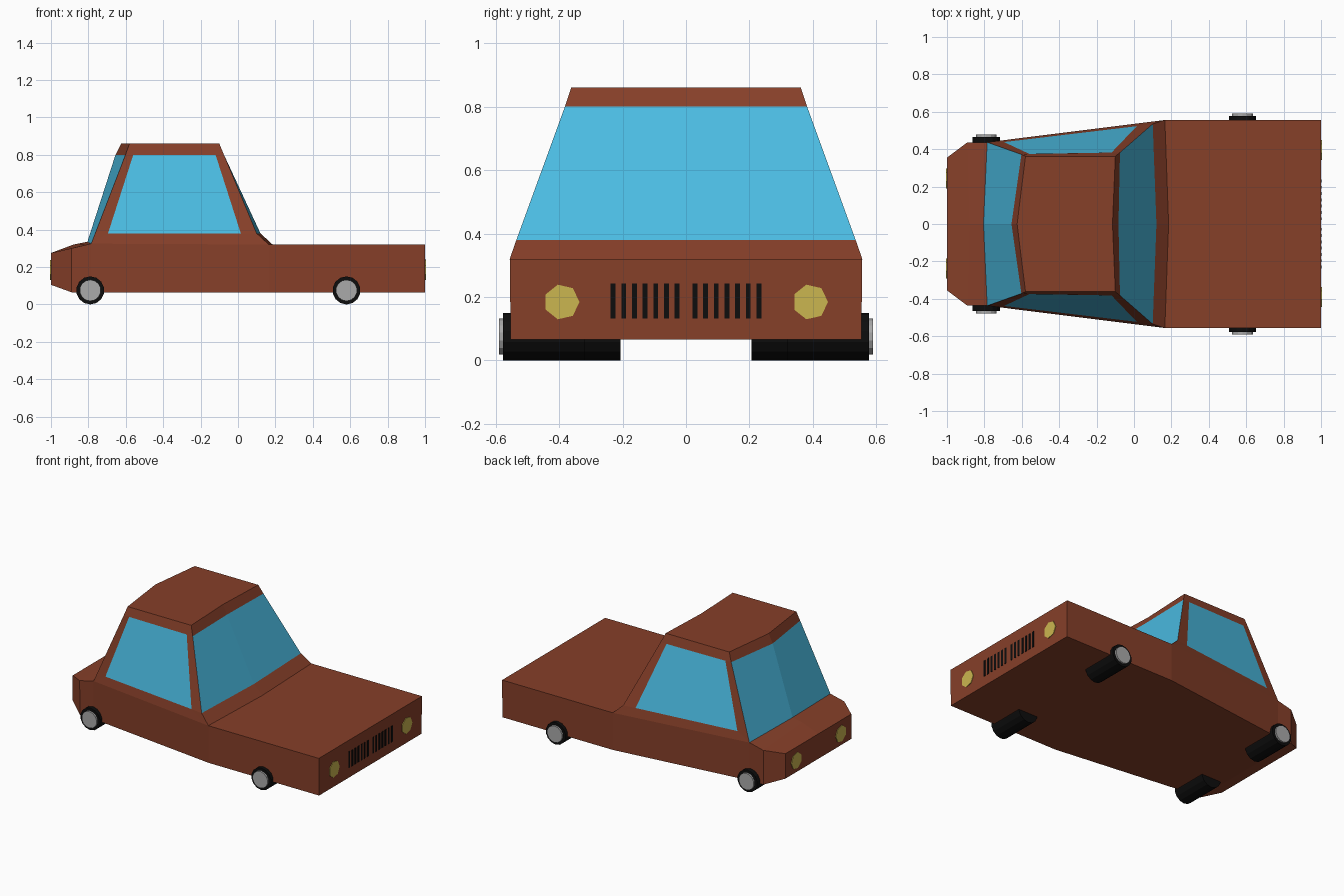
import bpy, bmesh, math
from mathutils import Vector, Matrix

if "Cube" in bpy.data.objects:
    bpy.data.objects.remove(bpy.data.objects["Cube"])


def material(name, rgb):
    m = bpy.data.materials.new(name)
    m.diffuse_color = (*rgb, 1)
    m.use_nodes = True
    m.node_tree.nodes["Principled BSDF"].inputs["Base Color"].default_value = m.diffuse_color
    return m


PAINT = material("paint", (0.24, 0.05, 0.022))
GLASS = material("glass", (0.07, 0.5, 0.76))
RUBBER = material("rubber", (0.004, 0.004, 0.004))
METAL = material("metal", (0.4, 0.4, 0.4))
LAMP = material("lamp", (0.6, 0.47, 0.08))


def finish(name, bm, mat):
    me = bpy.data.meshes.new(name)
    bm.to_mesh(me)
    bm.free()
    me.materials.append(mat)
    ob = bpy.data.objects.new(name, me)
    bpy.context.collection.objects.link(ob)
    return ob


# Key points of the left half (r = rear, f = front, c = centre line, L = lower)
P = {
    # roof edge, top of glass, bottom of glass, belt line
    "f86": (-.10, .362, .86), "cf86": (-.115, 0, .86), "r86": (-.58, .362, .86), "cr86": (-.625, 0, .86),
    "f80": (-.075, .382, .80), "cf80": (-.083, 0, .80), "r80": (-.602, .372, .80), "cr80": (-.655, 0, .80),
    "f38": (.10, .535, .38), "cf38": (.12, 0, .38),
    "fb": (.165, .556, .32), "cfb": (.185, 0, .32), "rb": (-.785, .437, .325), "crb": (-.805, 0, .335),
    # side window corners
    "wa": (-.695, .438, .38), "wb": (.015, .523, .38), "wc": (-.12, .382, .80), "wd": (-.56, .375, .80),
    # nose and tail
    "n": (1, .556, .32), "cn": (1, 0, .32), "nL": (1, .553, .065), "cnL": (1, 0, .065),
    "e": (-.89, .437, .30), "ce": (-.88, 0, .32), "eL": (-.89, .435, .065), "ceL": (-.89, 0, .065),
    "t": (-1, .355, .275), "ct": (-1, 0, .275), "tL": (-1, .355, .105), "ctL": (-1, 0, .105),
    "fbL": (.165, .553, .065), "rbL": (-.785, .435, .065),
}


def shell(name, faces, mat):
    """Mirrored faces from named points, all facing away from the cabin."""
    bm = bmesh.new()
    for s in (1, -1):
        for f in faces:
            bm.faces.new([bm.verts.new((P[k][0], s * P[k][1], P[k][2])) for k in f.split()])
    bmesh.ops.remove_doubles(bm, verts=bm.verts, dist=1e-4)
    for f in bm.faces:
        f.normal_update()
        if f.normal.dot(f.calc_center_median() - Vector((-.3, 0, .25))) < 0:
            f.normal_flip()
    return finish(name, bm, mat)


# Painted body: lower hull, then cabin frame
shell("body", [
    "fb cfb cn n", "n cn cnL nL", "fb n nL fbL", "rb fb fbL rbL", "rb e eL rbL",
    "e t tL eL", "t ct ctL tL", "tL ctL ceL eL", "rb crb ce e", "e ce ct t",
    "ceL eL rbL fbL nL cnL",
    "f38 cf38 cfb fb", "f80 cf80 cf86 f86", "f86 cf86 cr86 r86", "r86 cr86 cr80 r80",
    "rb fb wb wa", "fb f38 wb", "f38 f80 wc wb", "f80 f86 r86 r80 wd wc", "r80 rb wa wd",
], PAINT)

# Window panes filling the openings
shell("windscreen", ["f80 cf80 cf38 f38"], GLASS)
shell("rear_window", ["r80 cr80 crb rb"], GLASS)
shell("side_windows", ["wa wb wc wd"], GLASS)


def cylinder(name, centre, r, depth, sides, axis, mat):
    bm = bmesh.new()
    bmesh.ops.create_cone(bm, cap_ends=True, segments=sides, radius1=r, radius2=r, depth=depth)
    if axis == "X":
        rot = Matrix.Rotation(math.pi / 2, 4, "Z") @ Matrix.Rotation(math.pi / 2, 4, "X")
    else:
        rot = Matrix.Rotation(math.pi / 2, 4, "X")
    bmesh.ops.transform(bm, matrix=Matrix.Translation(centre) @ rot, verts=bm.verts)
    return finish(name, bm, mat)


# Wheels: wide tyres with slightly protruding hubs
for end, x, outer in (("front", .58, .578), ("rear", -.79, .466)):
    for side, s in (("left", 1), ("right", -1)):
        cylinder(f"{end}_{side}_tyre", (x, s * (outer - .13), .075), .075, .26, 14, "Y", RUBBER)
        cylinder(f"{end}_{side}_hub", (x, s * (outer - .005), .075), .057, .034, 14, "Y", METAL)

# Seven-sided lamps at nose and tail
for end, x, y in (("head", 1, .392), ("tail", -1, .24)):
    for side, s in (("left", 1), ("right", -1)):
        lamp = cylinder(f"{end}_lamp_{side}", (0, 0, 0), .056, .008, 7, "X", LAMP)
        # turn the lamp so one corner points to +y
        pts = [v.co for v in lamp.data.vertices]
        a = math.atan2(pts[0].z, pts[0].y)
        lamp.data.transform(Matrix.Translation((x, s * y, .184)) @ Matrix.Rotation(-a, 4, "X"))

# Grille: two groups of seven upright slots
bm = bmesh.new()
for s in (1, -1):
    for i in range(7):
        y = s * (.0283 + i * .0336)
        bmesh.ops.create_cube(bm, size=1, matrix=Matrix.Translation((1, y, .187))
                              @ Matrix.Diagonal((.006, .0155, .11, 1)))
finish("grille", bm, RUBBER)
